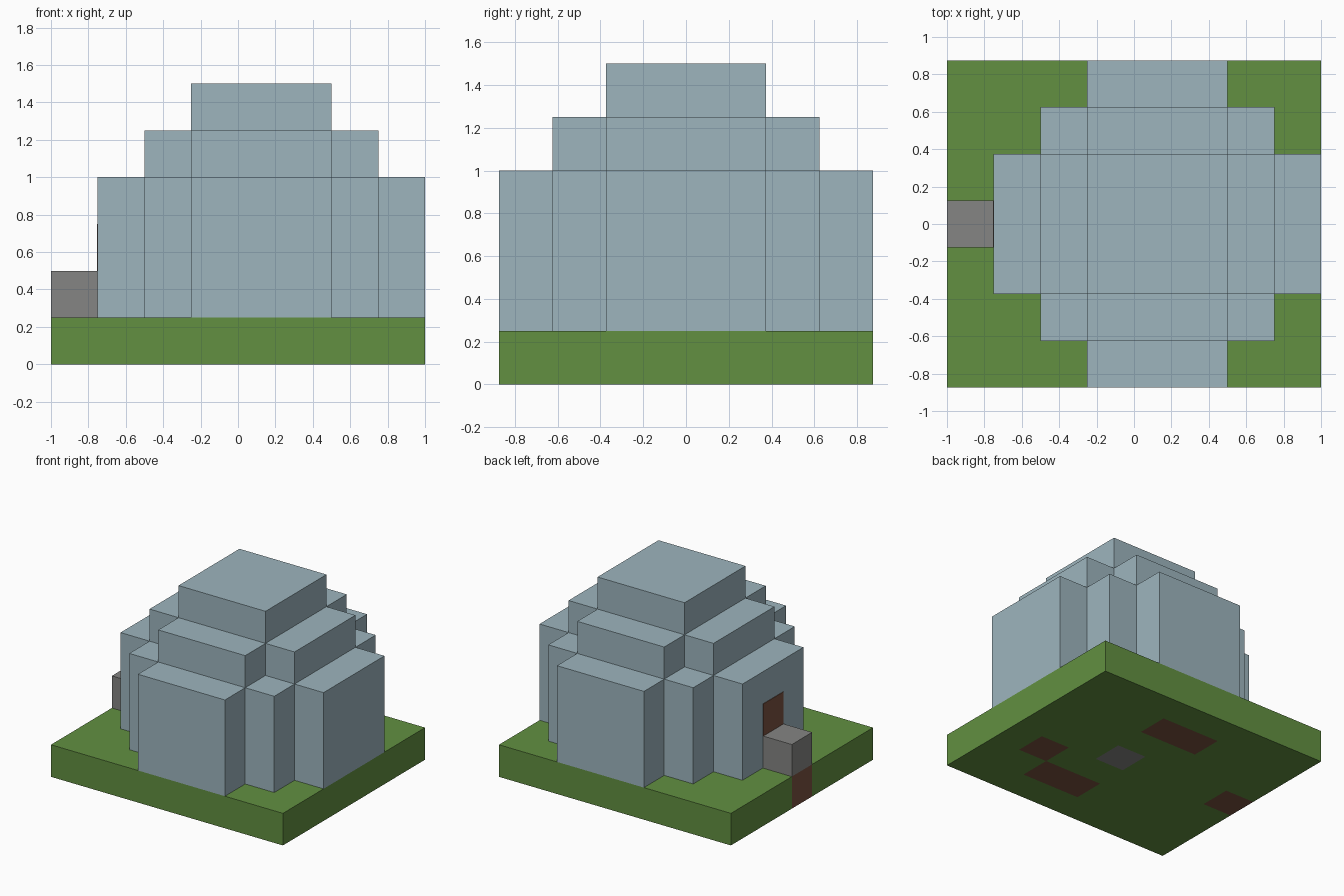
import bpy
import bmesh
from mathutils import Matrix, Vector

CELL = 0.25

cube = bpy.data.objects.get("Cube")
if cube:
    bpy.data.objects.remove(cube, do_unlink=True)


def make_material(name, rgb):
    """Flat material from an sRGB 0-255 colour."""
    linear = [((c / 255 + 0.055) / 1.055) ** 2.4 for c in rgb] + [1.0]
    mat = bpy.data.materials.new(name)
    mat.use_nodes = True
    mat.diffuse_color = linear
    mat.node_tree.nodes["Principled BSDF"].inputs["Base Color"].default_value = linear
    return mat


grass = make_material("grass green", (98, 144, 65))
ice = make_material("pale ice blue", (157, 181, 190))
stone = make_material("stone grey", (133, 133, 131))
wood = make_material("wood brown", (122, 82, 65))


def add_object(name, bm, *materials):
    mesh = bpy.data.meshes.new(name)
    bm.to_mesh(mesh)
    bm.free()
    for mat in materials:
        mesh.materials.append(mat)
    obj = bpy.data.objects.new(name, mesh)
    bpy.context.collection.objects.link(obj)
    return obj


def add_box(name, low, high, mat):
    low, high = Vector(low), Vector(high)
    bm = bmesh.new()
    bmesh.ops.create_cube(bm, size=1, matrix=Matrix.Translation((low + high) / 2)
                          @ Matrix.Diagonal((*(high - low), 1)))
    return add_object(name, bm, mat)


# Ground slab: one face per cell, a few cells of wood and stone, then thickened
wood_cells = {(0, 3), (3, 5), (4, 5), (6, 2), (5, 1), (4, 1)}
stone_cells = {(4, 3)}
bm = bmesh.new()
bmesh.ops.create_grid(bm, x_segments=8, y_segments=7, size=1)
bmesh.ops.scale(bm, vec=(1, 7 / 8, 1), verts=bm.verts)
for face in bm.faces:
    centre = face.calc_center_median()
    cell = (int((centre.x + 1) / CELL), int((centre.y + 0.875) / CELL))
    face.material_index = 1 if cell in wood_cells else 2 if cell in stone_cells else 0
ground = add_object("ground_slab", bm, grass, wood, stone)
thicken = ground.modifiers.new("thickness", "SOLIDIFY")
thicken.thickness = CELL
thicken.offset = 1

# Stepped dome: crossing blocks given as cells wide, cells deep, top height
dome_x = CELL / 2
tiers = [("dome_crown", 3, 3, 1.5),
         ("dome_upper_side_arm", 5, 3, 1.25),
         ("dome_upper_front_arm", 3, 5, 1.25),
         ("dome_corners", 5, 5, 1.0),
         ("dome_lower_side_arm", 7, 3, 1.0),
         ("dome_lower_front_arm", 3, 7, 1.0)]
for name, wide, deep, top in tiers:
    w, d = wide * CELL / 2, deep * CELL / 2
    add_box(name, (dome_x - w, -d, CELL), (dome_x + w, d, top), ice)

# Doorstep and the door above it
half = CELL / 2
add_box("doorstep", (-1, -half, CELL), (-0.75, half, 0.5), stone)
add_box("door", (-0.754, -half, 0.5), (-0.75, half, 0.75), wood)
